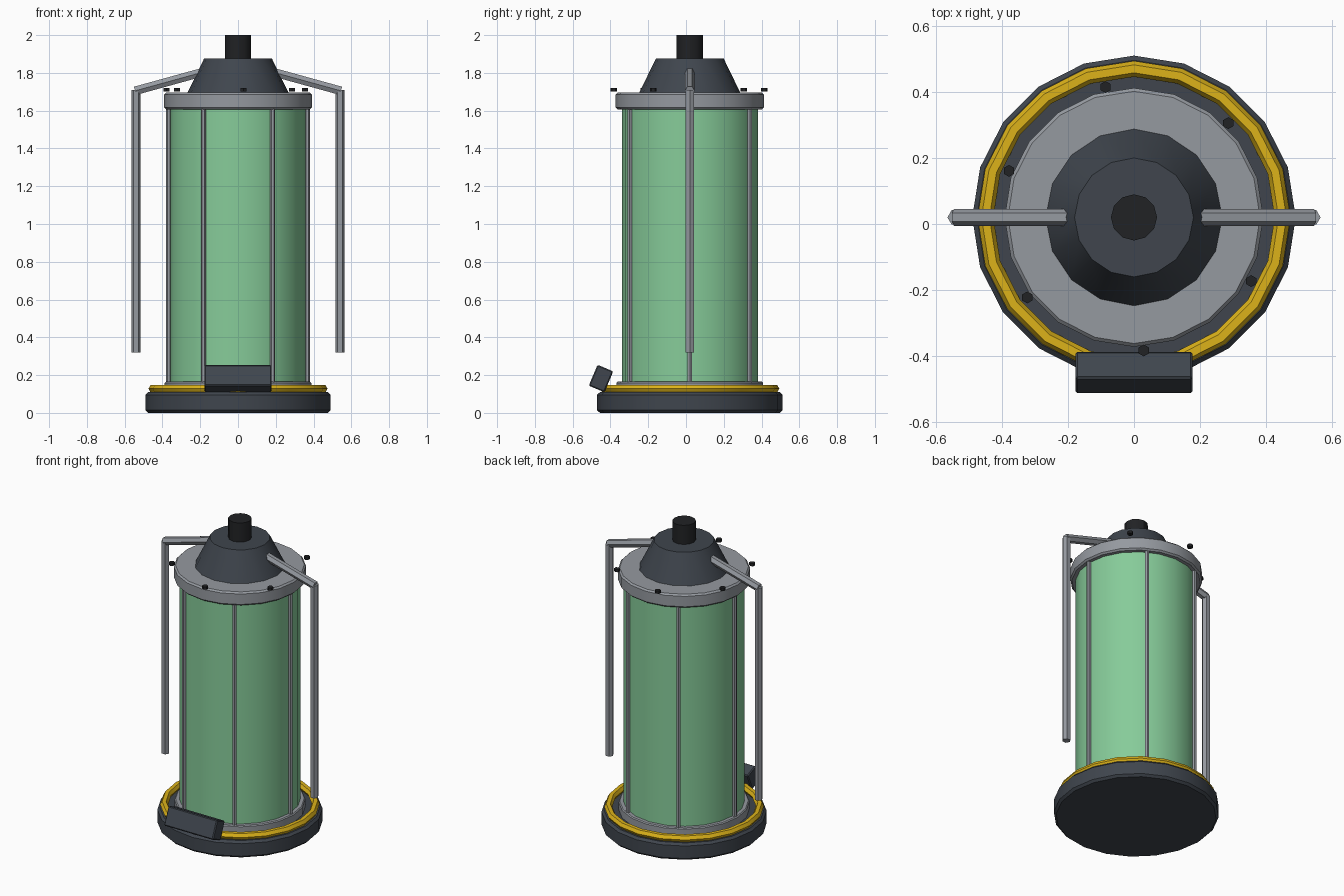
import bpy
from math import cos, sin, pi
from mathutils import Vector

if "Cube" in bpy.data.objects:
    bpy.data.objects.remove(bpy.data.objects["Cube"])

CY = 0.02  # tank axis in y


def mat(name, rgb):
    m = bpy.data.materials.new(name)
    m.diffuse_color = (*rgb, 1)
    m.use_nodes = True
    m.node_tree.nodes["Principled BSDF"].inputs["Base Color"].default_value = m.diffuse_color
    return m


DARK = mat("dark_metal", (0.05, 0.06, 0.075))
BLACK = mat("black", (0.015, 0.016, 0.018))
YELLOW = mat("yellow", (0.72, 0.45, 0.01))
GREEN = mat("green_glass", (0.24, 0.60, 0.32))
STEEL = mat("steel", (0.30, 0.32, 0.35))


def finish(name, material, bevel=0):
    o = bpy.context.object
    o.name = name
    o.data.materials.append(material)
    if bevel:
        b = o.modifiers.new("bevel", "BEVEL")
        b.width, b.segments, b.limit_method = bevel, 1, "ANGLE"
        b.angle_limit = pi / 4
        bpy.ops.object.modifier_apply(modifier="bevel")
    bpy.ops.object.shade_smooth_by_angle()
    return o


def drum(name, r1, r2, z0, z1, sides, material, bevel=0, x=0, y=CY):
    bpy.ops.mesh.primitive_cone_add(vertices=sides, radius1=r1, radius2=r2, depth=z1 - z0,
                                    location=(x, y, (z0 + z1) / 2))
    return finish(name, material, bevel)


def rod(name, a, b, r, material, twist=0):
    a, b = Vector(a), Vector(b)
    bpy.ops.mesh.primitive_cylinder_add(vertices=6, radius=r, depth=(b - a).length)
    o = bpy.context.object
    q = (b - a).to_track_quat("Z", "Y")
    o.rotation_mode = "QUATERNION"
    o.rotation_quaternion = q @ Vector((0, 0, 1)).rotation_difference(Vector((0, 0, 1)))
    o.location = (a + b) / 2
    if twist:
        from mathutils import Matrix
        o.data.transform(Matrix.Rotation(twist, 4, "Z"))
    return finish(name, material)


# Base and yellow hazard ring
drum("base", 0.49, 0.49, 0, 0.11, 20, DARK, 0.014)
bpy.ops.mesh.primitive_torus_add(major_segments=20, minor_segments=6, major_radius=0.45,
                                 minor_radius=0.024, location=(0, CY, 0.128))
finish("base_ring", YELLOW)

# Tank with lower collar and upper cap
drum("lower_collar", 0.388, 0.388, 0.10, 0.165, 20, STEEL, 0.006)
drum("glass_tank", 0.36, 0.36, 0.13, 1.63, 20, GREEN)
drum("upper_cap", 0.392, 0.392, 1.607, 1.695, 20, STEEL, 0.01)

# Ribs around the glass
for i in range(6):
    a = i * pi / 3
    x, y = 0.367 * cos(a), CY + 0.367 * sin(a)
    rod(f"rib_{i}", (x, y, 0.14), (x, y, 1.63), 0.0135, STEEL, pi / 6)

# Cone top and vent
drum("top_cone", 0.27, 0.18, 1.69, 1.875, 16, DARK)
drum("vent", 0.07, 0.07, 1.86, 2.0, 12, BLACK)

# Bolts around the cap
for i in range(6):
    a = pi / 4 + i
    drum(f"bolt_{i}", 0.018, 0.018, 1.701, 1.719, 6, BLACK,
         x=0.404 * cos(a), y=CY + 0.404 * sin(a))

# Side pipes: sloping arm and long drop on each side
for side, s in (("left", -1), ("right", 1)):
    rod(f"{side}_arm", (s * 0.19, CY, 1.803), (s * 0.545, CY, 1.705), 0.026, STEEL, pi / 6)
    rod(f"{side}_pipe", (s * 0.54, CY, 0.32), (s * 0.54, CY, 1.71), 0.025, STEEL, pi / 6)

# Tilted control box at the front
bpy.ops.mesh.primitive_cube_add(size=1)
box = bpy.context.object
box.scale = (0.355, 0.09, 0.12)
bpy.ops.object.transform_apply(location=False, rotation=False, scale=True)
box.location, box.rotation_euler = (0, -0.45, 0.182), (-0.4, 0, 0)
finish("control_box", DARK, 0.006)
